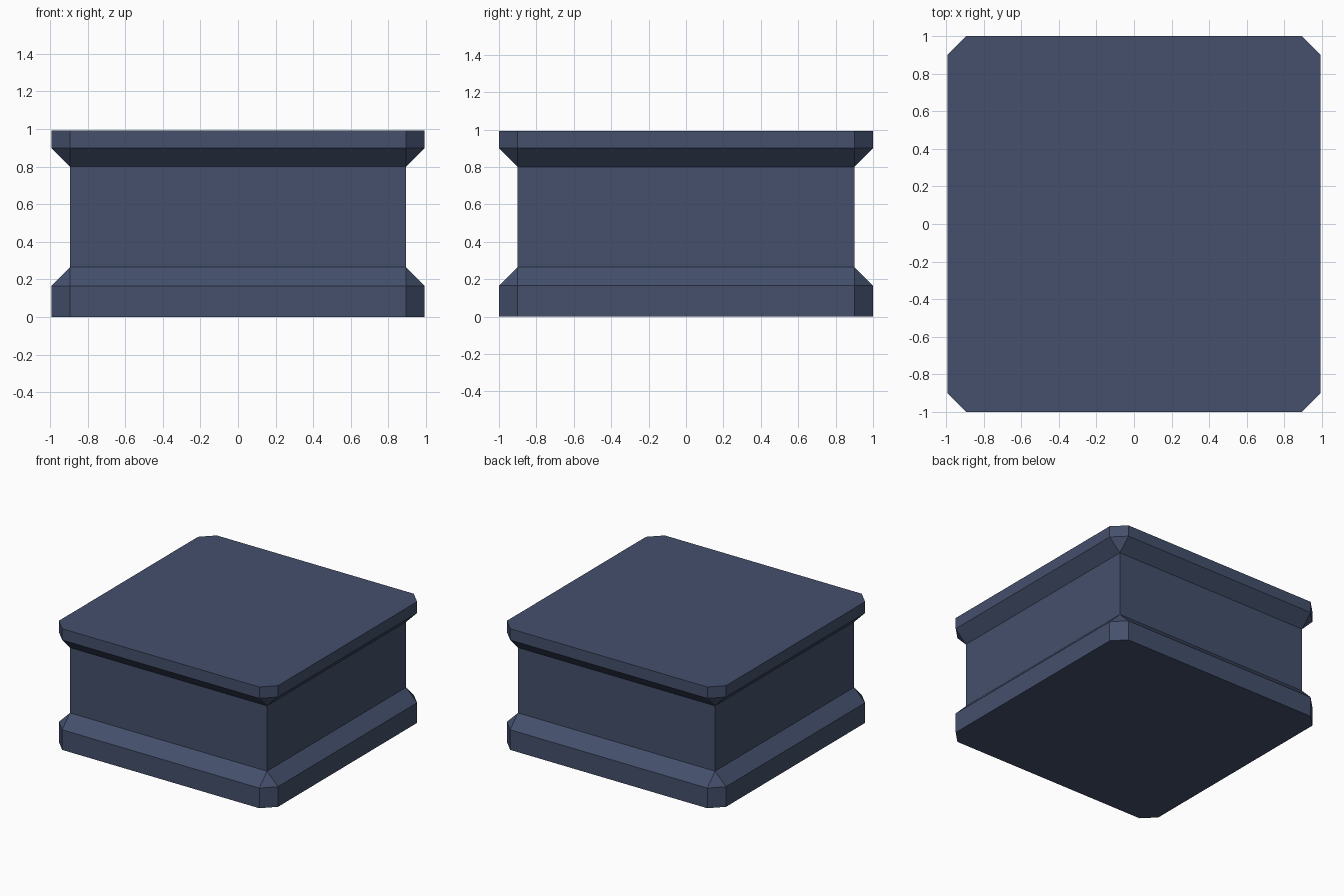
import bpy
import bmesh

if "Cube" in bpy.data.objects:
    bpy.data.objects.remove(bpy.data.objects["Cube"])

HX, HY, C = 0.993, 1.0, 0.10      # half width, half depth, corner cut
IX, IY = HX - C, HY - C           # half size of the inner shaft

slate = bpy.data.materials.new("slate blue")
slate.diffuse_color = (0.058, 0.080, 0.150, 1)
slate.use_nodes = True
slate.node_tree.nodes["Principled BSDF"].inputs["Base Color"].default_value = slate.diffuse_color

# Corner signs, anticlockwise
CORNERS = [(1, -1), (1, 1), (-1, 1), (-1, -1)]


def rect_ring(bm, z):
    return [bm.verts.new((sx * IX, sy * IY, z)) for sx, sy in CORNERS]


def octagon_ring(bm, z):
    """Rectangle with cut corners: two points per corner."""
    ring = []
    for sx, sy in CORNERS:
        pair = [(sx * HX, sy * IY), (sx * IX, sy * HY)]
        if sx * sy < 0:
            pair.reverse()
        ring += [bm.verts.new((x, y, z)) for x, y in pair]
    return ring


def bridge(bm, a, b):
    for i in range(len(a)):
        j = (i + 1) % len(a)
        bm.faces.new((a[i], a[j], b[j], b[i]))


def flare(bm, rect, octo):
    """Sloped sides and corner triangles between shaft and slab."""
    for i in range(4):
        j = (i + 1) % 4
        bm.faces.new((rect[i], octo[2 * i], octo[2 * i + 1]))
        bm.faces.new((rect[i], octo[2 * i + 1], octo[2 * j], rect[j]))


bm = bmesh.new()
# Base plinth
base_low, base_high = octagon_ring(bm, 0), octagon_ring(bm, 0.165)
bm.faces.new(base_low)
bridge(bm, base_low, base_high)
# Shaft
shaft_low, shaft_high = rect_ring(bm, 0.265), rect_ring(bm, 0.80)
flare(bm, shaft_low, base_high)
bridge(bm, shaft_low, shaft_high)
# Top slab
top_low, top_high = octagon_ring(bm, 0.90), octagon_ring(bm, 0.993)
flare(bm, shaft_high, top_low)
bridge(bm, top_low, top_high)
bm.faces.new(top_high)

bmesh.ops.recalc_face_normals(bm, faces=bm.faces)
mesh = bpy.data.meshes.new("pedestal")
bm.to_mesh(mesh)
bm.free()
mesh.materials.append(slate)
bpy.context.collection.objects.link(bpy.data.objects.new("pedestal", mesh))
